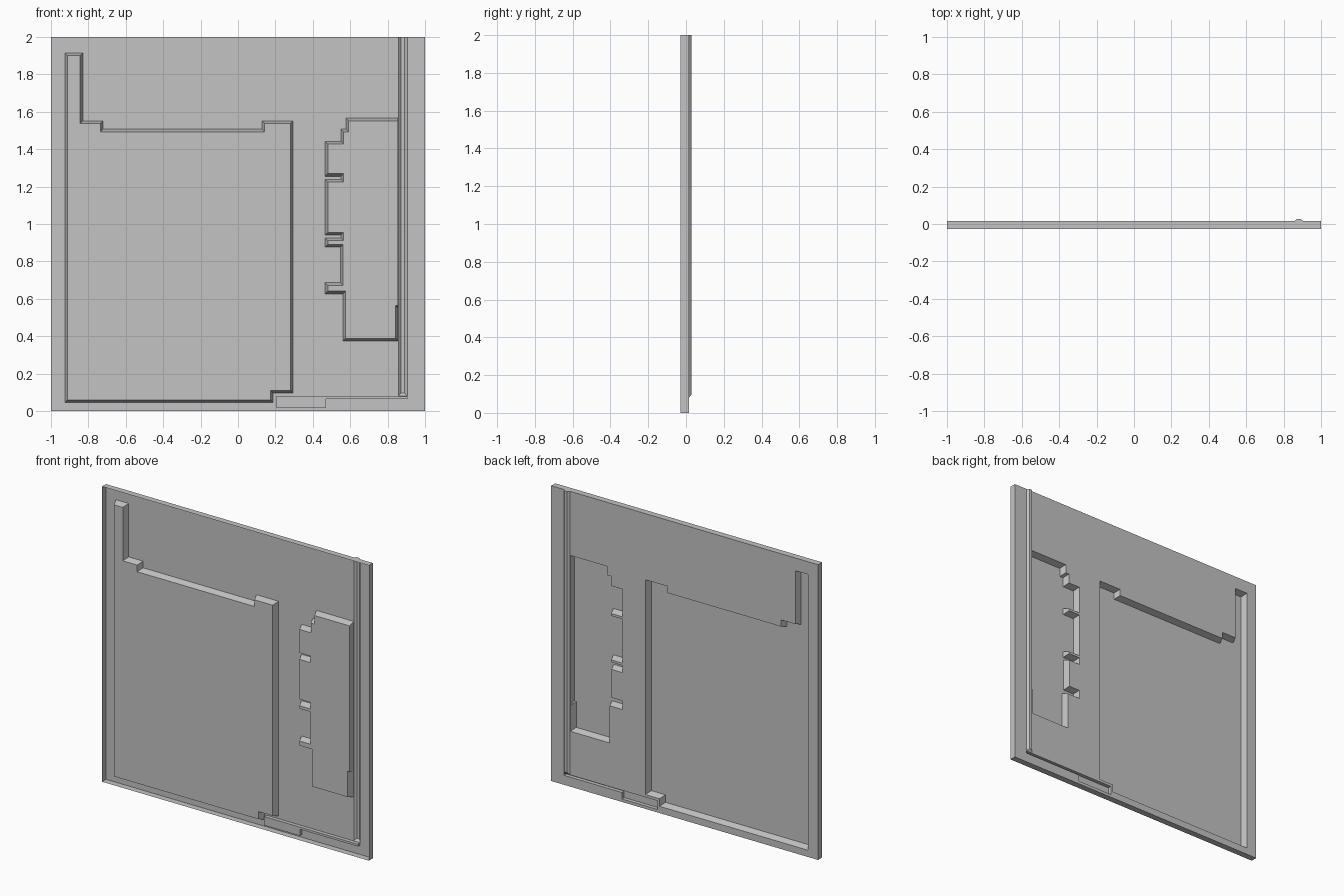
import bpy, bmesh

if "Cube" in bpy.data.objects:
    bpy.data.objects.remove(bpy.data.objects["Cube"])

BACK, SHEET, FRONT = 0.028, 0.015, -0.028   # y of ridge top, sheet, front rim
DRAFT = 0.014                               # slope of the pocket walls

grey = bpy.data.materials.new("grey plastic")
grey.diffuse_color = (0.55, 0.55, 0.55, 1)
grey.use_nodes = True
grey.node_tree.nodes["Principled BSDF"].inputs["Base Color"].default_value = grey.diffuse_color


def ring(bm, pts, y):
    return [bm.verts.new((x, y, z)) for x, z in pts]


def band(bm, a, b):
    n = len(a)
    for i in range(n):
        j = (i + 1) % n
        bm.faces.new((a[i], a[j], b[j], b[i]))


def finish(bm, name):
    # consistent normals, with the main face turned to the back
    bmesh.ops.remove_doubles(bm, verts=bm.verts[:], dist=1e-5)
    bmesh.ops.recalc_face_normals(bm, faces=bm.faces[:])
    bm.normal_update()
    if sum(f.normal.y * f.calc_area() for f in bm.faces) < 0:
        bmesh.ops.reverse_faces(bm, faces=bm.faces[:])
    me = bpy.data.meshes.new(name)
    bm.to_mesh(me)
    bm.free()
    me.materials.append(grey)
    ob = bpy.data.objects.new(name, me)
    bpy.context.collection.objects.link(ob)


def inset(pts, d):
    # offset an axis-aligned outline inward; the long flush edge stays upright
    n = len(pts)
    area = sum(pts[i - 1][0] * pts[i][1] - pts[i][0] * pts[i - 1][1] for i in range(n))
    s = 1 if area > 0 else -1
    out = [list(p) for p in pts]
    for i in range(n):
        j = (i + 1) % n
        (x0, z0), (x1, z1) = pts[i], pts[j]
        if abs(x0 - x1) < 1e-6:
            if x0 != FLUSH:
                for k in (i, j):
                    out[k][0] -= s * d * (1 if z1 > z0 else -1)
        else:
            for k in (i, j):
                out[k][1] += s * d * (1 if x1 > x0 else -1)
    return out


def pocket(name, pts, draft, depth):
    bm = bmesh.new()
    rim = ring(bm, pts, SHEET)
    floor = ring(bm, inset(pts, draft), depth)
    band(bm, rim, floor)
    bm.faces.new(floor)
    finish(bm, name)


# Outlines as (x, z)
FLUSH = 0.8565
large = [(-0.925, 0.046), (0.187, 0.046), (0.187, 0.097), (0.294, 0.097),
         (0.294, 1.552), (0.128, 1.552), (0.128, 1.507), (-0.722, 1.507),
         (-0.722, 1.552), (-0.83, 1.552), (-0.83, 1.914), (-0.925, 1.914)]
small = [(0.561, 0.375), (0.856, 0.375), (0.856, 0.55), (FLUSH, 0.55),
         (FLUSH, 1.566), (0.578, 1.566), (0.578, 1.507), (0.551, 1.507),
         (0.551, 1.442), (0.466, 1.442), (0.466, 1.255), (0.55, 1.255),
         (0.55, 1.239), (0.466, 1.239), (0.466, 0.941), (0.55, 0.941),
         (0.55, 0.925), (0.466, 0.925), (0.466, 0.877), (0.548, 0.877),
         (0.548, 0.686), (0.466, 0.686), (0.466, 0.627), (0.561, 0.627)]
slot = [(0.203, 0.02), (0.47, 0.02), (0.47, 0.064), (0.905, 0.064),
        (0.905, 0.079), (0.203, 0.079)]
RL, RR, RB = 0.858, 0.905, 0.08             # ridge left, right, bottom

pocket("large_pocket", large, DRAFT, FRONT)
pocket("small_pocket", small, DRAFT, FRONT)
pocket("bottom_slot", slot, 0.0, -0.01)

# Back sheet with openings, and the rim folded to the front
bm = bmesh.new()
outer = [(-1, 0), (1, 0), (1, 2), (RR, 2), (RR, RB), (RL, RB), (RL, 2), (-1, 2)]
edges = []
for pts in (outer, large, small, slot):
    r = ring(bm, pts, SHEET)
    edges += [bm.edges.new((r[i - 1], r[i])) for i in range(len(r))]
bmesh.ops.triangle_fill(bm, use_beauty=True, use_dissolve=False, edges=edges, normal=(0, 1, 0))
corners = [(-1, 0), (1, 0), (1, 2), (RR, 2), (RL, 2), (-1, 2)]
band(bm, ring(bm, corners, SHEET), ring(bm, corners, FRONT))
finish(bm, "back_cover")

# Upright ridge with sloped flanks and foot, closed at the top edge
bm = bmesh.new()
base = ring(bm, [(RL, RB), (RR, RB), (RR, 2), (RL, 2)], SHEET)
crest = ring(bm, [(0.871, 0.096), (0.891, 0.096), (0.891, 2), (0.871, 2)], BACK)
band(bm, base, crest)
bm.faces.new(crest)
finish(bm, "cable_ridge")
